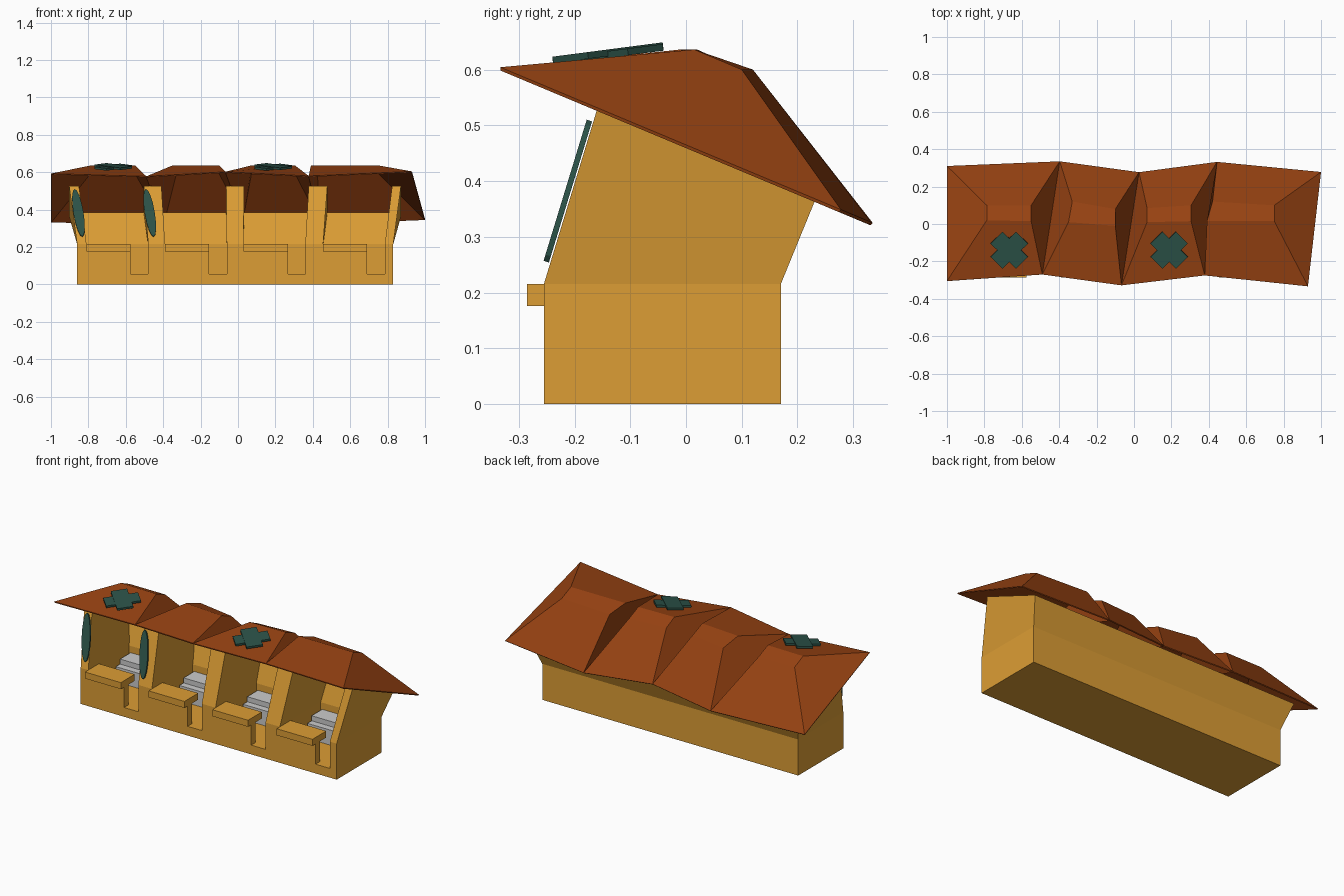
import bpy, bmesh, math
from mathutils import Matrix, Vector

if "Cube" in bpy.data.objects:
    bpy.data.objects.remove(bpy.data.objects["Cube"])


def material(name, rgb):
    m = bpy.data.materials.new(name)
    m.diffuse_color = (*rgb, 1)
    m.use_nodes = True
    m.node_tree.nodes["Principled BSDF"].inputs["Base Color"].default_value = m.diffuse_color
    return m


WALL = material("ochre", (0.72, 0.34, 0.035))
ROOF = material("rust", (0.31, 0.055, 0.006))
GREEN = material("dark_green", (0.025, 0.085, 0.065))


def make(name, verts, faces, mat=None):
    me = bpy.data.meshes.new(name)
    me.from_pydata(verts, [], faces)
    bm = bmesh.new()
    bm.from_mesh(me)
    bmesh.ops.recalc_face_normals(bm, faces=bm.faces)
    bm.to_mesh(me)
    bm.free()
    ob = bpy.data.objects.new(name, me)
    bpy.context.collection.objects.link(ob)
    if mat:
        me.materials.append(mat)
    return ob


def box(name, x, y, z, mat=None):
    v = [(a, b, c) for a in x for b in y for c in z]
    f = [(0, 1, 3, 2), (4, 6, 7, 5), (0, 4, 5, 1), (2, 3, 7, 6), (0, 2, 6, 4), (1, 5, 7, 3)]
    return make(name, v, f, mat)


SILL = 0.215


def wall(name, x0, x1, profile):
    """Six-point side profile; everything above the sill fans outward."""
    v = [(x * (1.05 if z > SILL + 0.01 else 1), y, z) for x in (x0, x1) for y, z in profile]
    f = [(i, (i + 1) % 6, (i + 1) % 6 + 6, i + 6) for i in range(6)]
    for k in (0, 6):
        f += [(k, k + 1, k + 2, k + 5), (k + 2, k + 3, k + 4, k + 5)]
    return make(name, v, f, WALL)


# partition walls and the two end walls
walls = [(-0.86, -0.81), (-0.48, -0.39), (-0.06, 0.03), (0.36, 0.455), (0.785, 0.83)]
side = [(-0.255, 0), (0.17, 0), (0.17, SILL), (0.231, 0.364), (-0.16, 0.527), (-0.255, SILL)]
back = [(0.13, 0), (0.17, 0), (0.17, SILL), (0.231, 0.364), (0.18, 0.385), (0.13, SILL)]
for a, b in walls:
    wall("partition_wall", a, b, side)

# four bays: floor, back wall, low front wall, counter and grey stepped unit
for (_, a), (b, _) in zip(walls, walls[1:]):
    door = a + 0.236
    box("bay_floor", (a, b), (-0.255, 0.13), (0, 0.055), WALL)
    wall("back_wall", a, b, back)
    box("low_front_wall", (a, door), (-0.255, -0.215), (0.055, 0.2), WALL)
    box("counter", (a, door), (-0.285, -0.155), (0.176, SILL), WALL)
    box("cooker_base", (a + 0.01, door - 0.01), (-0.01, 0.13), (0.055, 0.145))
    box("cooker_top", (a + 0.01, door - 0.01), (0.03, 0.13), (0.145, 0.175))

# roof: sloping rim, shared valleys, a small flat crown over each bay
front_rim = [(-1, -0.305), (-0.49, -0.27), (-0.067, -0.328), (0.378, -0.275), (0.93, -0.333)]
back_rim = [(-1, 0.31), (-0.397, 0.335), (0.027, 0.277), (0.444, 0.332), (1, 0.278)]
# crown: front-left, front-right, back-right, back-left
crowns = [
    [(-0.787, 0.02), (-0.55, 0.015), (-0.55, 0.1), (-0.787, 0.1)],
    [(-0.35, 0.01), (-0.1, -0.01), (-0.1, 0.08), (-0.33, 0.12)],
    [(0.07, 0.01), (0.305, 0.015), (0.305, 0.1), (0.07, 0.085)],
    [(0.39, 0.015), (0.75, 0.015), (0.75, 0.1), (0.42, 0.12)],
]
verts = [(x, y, 0.465 - 0.418 * y) for x, y in front_rim + back_rim]
faces = []
for i, crown in enumerate(crowns):
    n = len(verts)
    verts += [(x, y, 0.636 if k < 2 else 0.6) for k, (x, y) in enumerate(crown)]
    rim = [i, i + 1, i + 6, i + 5]
    faces.append((n, n + 1, n + 2, n + 3))
    for k in range(4):
        j = (k + 1) % 4
        faces.append((rim[k], rim[j], n + j, n + k))
roof = make("roof", verts, faces, ROOF)
if sum(p.normal.z for p in roof.data.polygons) < 0:
    roof.data.flip_normals()
sol = roof.modifiers.new("thickness", "SOLIDIFY")
sol.thickness = 0.006
sol.offset = -1

# crossed planks lying on two of the roof slopes
for cx in (-0.667, 0.188):
    for turn, lift in ((45, 0.0), (-45, 0.003)):
        ob = box("roof_cross_plank", (-0.096, 0.096), (-0.045, 0.045), (-0.006, 0.006), GREEN)
        ob.matrix_world = (Matrix.Translation((cx, -0.14, 0.627 + lift))
                           @ Matrix.Rotation(math.atan(0.13), 4, "X")
                           @ Matrix.Rotation(math.radians(turn), 4, "Z"))

# pointed oval boards leaning on the first two pillars
N = 16
for cx in (-0.853, -0.472):
    ring = []
    for i in range(N):
        t = 2 * math.pi * i / N
        ring.append((0.027 * math.sin(t), 0.134 * math.cos(t)))
    v = [(x, d, z) for d in (-0.005, 0.005) for x, z in ring]
    f = [tuple(range(N)), tuple(range(N, 2 * N))]
    f += [(i, (i + 1) % N, (i + 1) % N + N, i + N) for i in range(N)]
    ob = make("leaning_board", v, f, GREEN)
    ob.matrix_world = (Matrix.Translation((cx, -0.212, 0.382))
                       @ Matrix.Rotation(math.radians(-17), 4, "X")
                       @ Matrix.Rotation(math.radians(-9), 4, "Y"))
